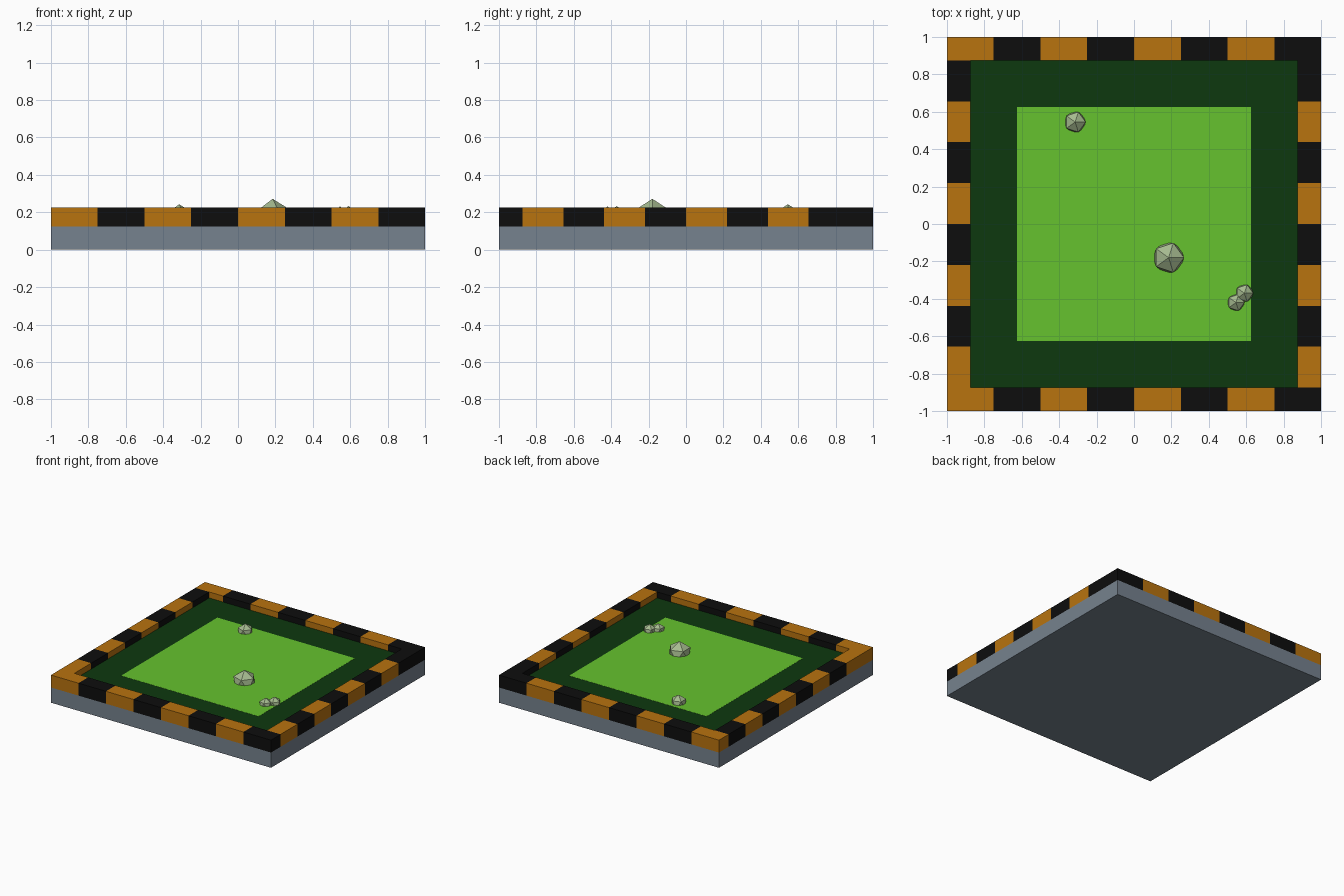
import bpy, bmesh
from mathutils import Matrix

if "Cube" in bpy.data.objects:
    bpy.data.objects.remove(bpy.data.objects["Cube"])


def lin(c):
    return c / 12.92 if c <= 0.04045 else ((c + 0.055) / 1.055) ** 2.4


def material(name, hexcode):
    m = bpy.data.materials.new(name)
    rgb = [lin(int(hexcode[i:i + 2], 16) / 255) for i in (0, 2, 4)]
    m.diffuse_color = (*rgb, 1)
    m.use_nodes = True
    m.node_tree.nodes["Principled BSDF"].inputs["Base Color"].default_value = m.diffuse_color
    return m


GREY = material("slate grey", "76828E")
ORANGE = material("orange", "B8730F")
BLACK = material("black", "0D0D0D")
DARK = material("dark green", "0D380F")
LIGHT = material("light green", "66C22E")
STONE = material("pale stone", "A6BB90")

BASE_Z, FLOOR_Z, RIM_Z = 0.125, 0.178, 0.227
INNER = 0.875


def finish(name, bm, mat):
    me = bpy.data.meshes.new(name)
    bm.to_mesh(me)
    bm.free()
    me.materials.append(mat)
    ob = bpy.data.objects.new(name, me)
    bpy.context.collection.objects.link(ob)
    return ob


def box(name, x0, x1, y0, y1, z0, z1, mat):
    bm = bmesh.new()
    m = Matrix.Translation(((x0 + x1) / 2, (y0 + y1) / 2, (z0 + z1) / 2))
    m = m @ Matrix.Diagonal((x1 - x0, y1 - y0, z1 - z0, 1))
    bmesh.ops.create_cube(bm, size=1, matrix=m)
    return finish(name, bm, mat)


def rock(name, x, y, r):
    # half-buried 20-sided stone
    bm = bmesh.new()
    bmesh.ops.create_icosphere(bm, subdivisions=1, radius=r,
                               matrix=Matrix.Translation((x, y, FLOOR_Z + 0.002)))
    return finish(name, bm, STONE)


# Base slab and sunken floor
box("base_slab", -1, 1, -1, 1, 0, BASE_Z, GREY)
box("outer_floor", -INNER, INNER, -INNER, INNER, BASE_Z, FLOOR_Z, DARK)
box("inner_floor", -0.625, 0.625, -0.625, 0.625, FLOOR_Z - 0.005, FLOOR_Z + 0.001, LIGHT)

# Striped rim: eight alternating blocks per side
for i in range(8):
    mat = BLACK if i % 2 else ORANGE
    x0, x1 = -1 + i * 0.25, -0.75 + i * 0.25
    step = 2 * INNER / 8
    y0, y1 = -INNER + i * step, -INNER + (i + 1) * step
    for side, a, b in (("low", -1, -INNER), ("high", INNER, 1)):
        box(f"rim_y_{side}_{i}", x0, x1, a, b, BASE_Z, RIM_Z, mat)
        box(f"rim_x_{side}_{i}", a, b, y0, y1, BASE_Z, RIM_Z, mat)

# Stones
rock("large_stone", 0.185, -0.18, 0.092)
rock("back_stone", -0.315, 0.545, 0.063)
rock("small_stone_a", 0.545, -0.42, 0.051)
rock("small_stone_b", 0.59, -0.37, 0.053)
